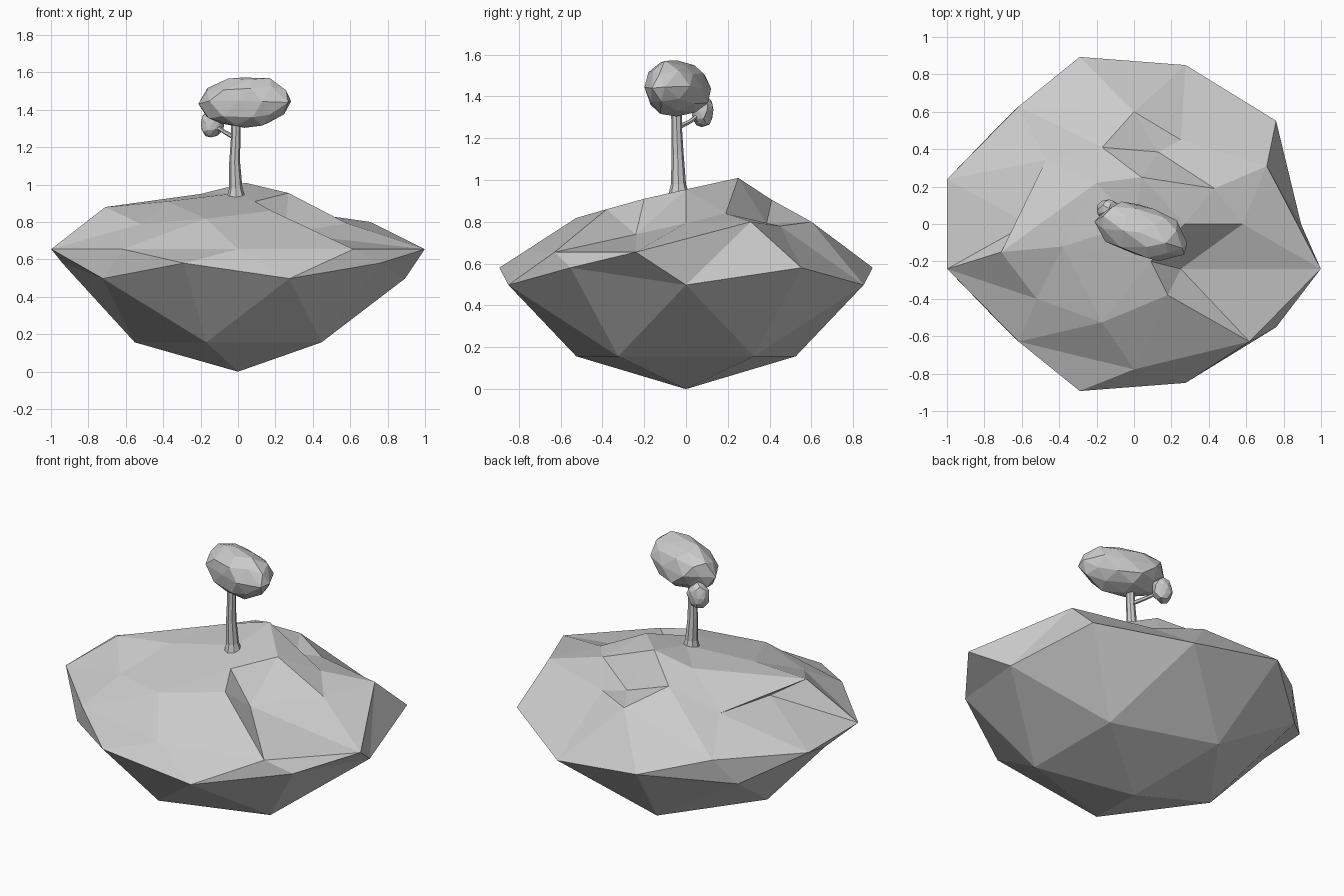
import bpy, bmesh, random
from mathutils import Vector, Matrix

if "Cube" in bpy.data.objects:
    bpy.data.objects.remove(bpy.data.objects["Cube"])

random.seed(7)


def add_object(name, bm):
    bm.normal_update()
    bmesh.ops.recalc_face_normals(bm, faces=bm.faces[:])
    mesh = bpy.data.meshes.new(name)
    bm.to_mesh(mesh)
    bm.free()
    ob = bpy.data.objects.new(name, mesh)
    bpy.context.collection.objects.link(ob)
    return ob


def nearest(verts, p):
    return min(verts, key=lambda v: (v.co - Vector(p)).length)


# Island: low-poly sphere, round below, flattened and sculpted above
bm = bmesh.new()
bmesh.ops.create_icosphere(bm, subdivisions=2, radius=1)
moves = [  # (unit sphere position) -> (sculpted position)
    ((.951, .309, 0), (.71, .31, .80)),
    ((.588, .809, 0), (.25, .45, .78)),
    ((0, 1, 0), (0, .60, .80)),
    ((-.263, .809, .526), (-.17, .41, .905)),
    ((.276, .851, .447), (.13, .385, .79)),
    ((.688, .5, .526), (.43, .19, .84)),
    ((.162, .5, .851), (.04, .25, 1.01)),
    ((.526, 0, .851), (.27, 0, .955)),
    ((.688, -.5, .526), (.25, -.24, .74)),
    ((.276, -.851, .447), (.18, -.38, .86)),
    ((.162, -.5, .851), (.09, -.20, .91)),
    ((-.724, -.526, .447), (-.52, -.40, .79)),
    ((-.85, 0, .526), (-.71, -.15, .88)),
    ((-.425, -.309, .851), (-.38, -.12, .91)),
    ((-.425, .309, .851), (-.20, .22, .95)),
    ((0, 0, 1), (0, 0, .955)),
]
targets = [(nearest(bm.verts, a), b) for a, b in moves]
left = nearest(bm.verts, (-.85, 0, .526))
rim = nearest(bm.verts, (-.951, .309, 0))
for v in bm.verts:
    x, y, z = v.co
    if z > .01:
        v.co = (x * .65, y * .65, .655 + .31 * z)
    elif z > -.01:
        v.co = (x * 1.05, y * .777, .655)
    else:
        v.co = (x * 1.05, y * 1.05, 1.05 + z * 1.05)
for v, p in targets:
    v.co = p
# hollow behind the left ridge: split one edge and its two triangles
edge = next(e for e in left.link_edges if e.other_vert(left) == rim)
hollow = bmesh.utils.edge_split(edge, left, .5)[1]
hollow.co = (-.57, 0, .80)
for f in list(hollow.link_faces):
    far = next(v for v in f.verts if v not in (hollow, left, rim))
    bmesh.utils.face_split(f, hollow, far)
add_object("island", bm)


# Trunk and branch: tapered tubes along a path
def tube(name, path, sides):
    bm = bmesh.new()
    rings = []
    for i, (p, r) in enumerate(path):
        p = Vector(p)
        a = Vector(path[max(i - 1, 0)][0])
        b = Vector(path[min(i + 1, len(path) - 1)][0])
        rot = Vector((0, 0, 1)).rotation_difference(b - a).to_matrix().to_4x4()
        rings.append(bmesh.ops.create_circle(
            bm, cap_ends=i in (0, len(path) - 1), segments=sides, radius=r,
            matrix=Matrix.Translation(p) @ rot)["verts"])
    for lo, hi in zip(rings, rings[1:]):
        for k in range(sides):
            n = (k + 1) % sides
            bm.faces.new((lo[k], lo[n], hi[n], hi[k]))
    return add_object(name, bm)


tube("trunk", [((-.01, -.035, .93), .05), ((-.012, -.036, .98), .036),
               ((-.018, -.04, 1.12), .029), ((-.012, -.045, 1.26), .025),
               ((-.01, -.045, 1.38), .027)], 8)
tube("branch", [((-.015, -.04, 1.25), .013), ((-.07, .02, 1.28), .011),
                ((-.13, .07, 1.32), .010)], 6)


# Foliage: roughened low-poly blobs
def blob(name, center, size, turn, rough):
    bm = bmesh.new()
    bmesh.ops.create_icosphere(bm, subdivisions=2, radius=1)
    for v in bm.verts:
        v.co += Vector([random.uniform(-rough, rough) for _ in range(3)])
    m = Matrix.Translation(center) @ Matrix.Rotation(turn, 4, 'Z') @ Matrix.Diagonal((*size, 1))
    bmesh.ops.transform(bm, matrix=m, verts=bm.verts)
    return add_object(name, bm)


blob("large_foliage", (.045, -.04, 1.44), (.25, .14, .14), -.38, .09)
blob("small_foliage", (-.14, .08, 1.33), (.065, .055, .075), 0, .1)
